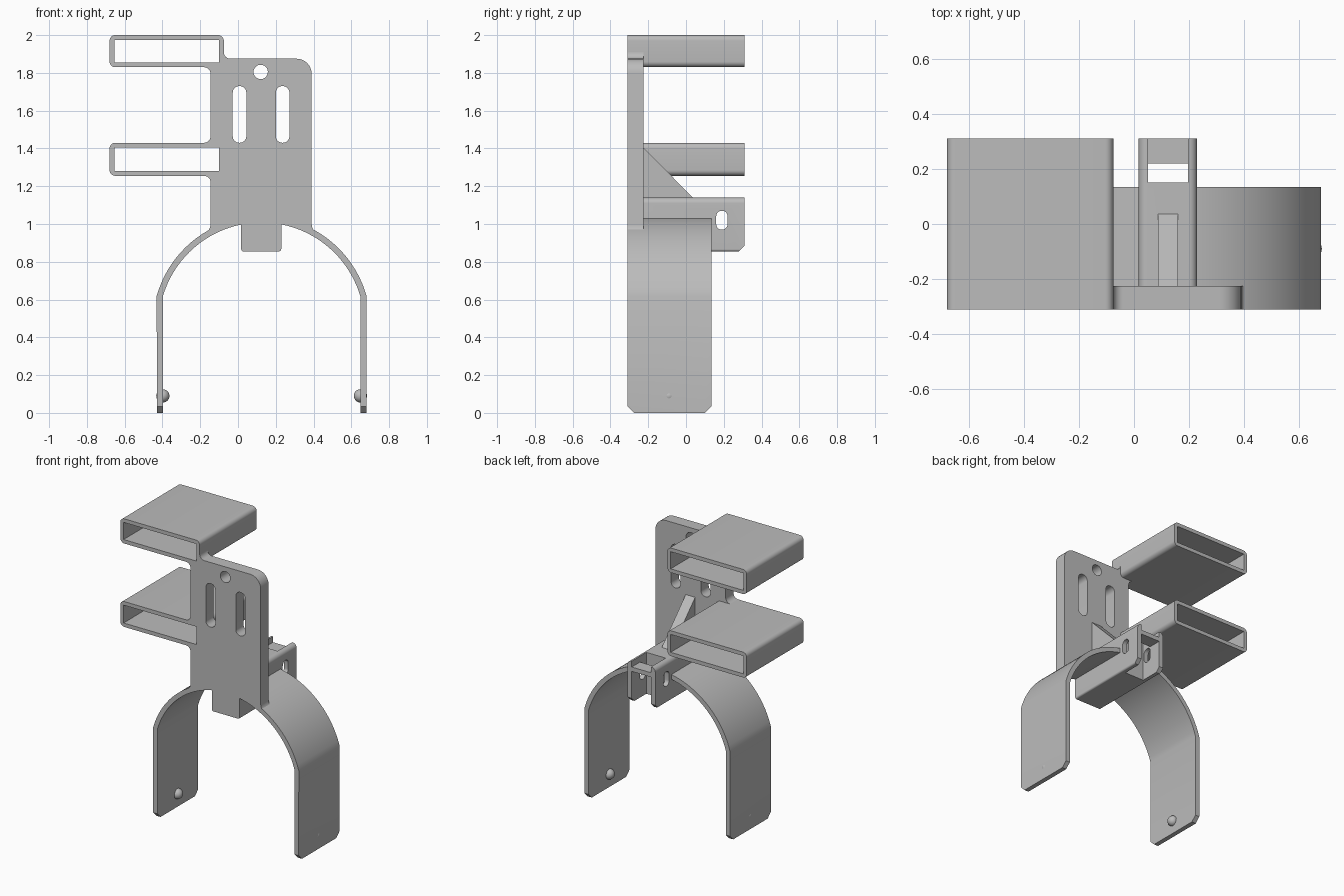
import bpy, bmesh
from math import sin, cos, radians, atan2, degrees

if "Cube" in bpy.data.objects:
    bpy.data.objects.remove(bpy.data.objects["Cube"])

grey = bpy.data.materials.new("matte grey")
grey.use_nodes = True
grey.diffuse_color = (0.5, 0.5, 0.5, 1)
grey.node_tree.nodes["Principled BSDF"].inputs["Base Color"].default_value = (0.5, 0.5, 0.5, 1)

FRONT, BACK = -0.31, 0.31
PLATE_BACK = -0.225
MID_X = 0.125           # centre line of the arch
ARC_Z = 0.463           # centre height of the arch curve


def arc(cx, cz, r, a0, a1, n=8):
    steps = [radians(a0 + (a1 - a0) * i / n) for i in range(n + 1)]
    return [(cx + r * cos(a), cz + r * sin(a)) for a in steps]


def round_rect(x0, x1, z0, z1, low, high):
    return (arc(x0 + low, z0 + low, low, 180, 270) + arc(x1 - low, z0 + low, low, 270, 360)
            + arc(x1 - high, z1 - high, high, 0, 90) + arc(x0 + high, z1 - high, high, 90, 180))


def rect(x0, x1, z0, z1):
    return [(x0, z0), (x1, z0), (x1, z1), (x0, z1)]


def prism(name, pts, a, b, axis="y"):
    """Extrude an (x, z) profile along y, or a (y, z) profile along x."""
    place = (lambda p, d: (p[0], d, p[1])) if axis == "y" else (lambda p, d: (d, p[0], p[1]))
    bm = bmesh.new()
    face = bm.faces.new([bm.verts.new(place(p, a)) for p in pts])
    far = bmesh.ops.extrude_face_region(bm, geom=[face])["geom"]
    for v in [g for g in far if isinstance(g, bmesh.types.BMVert)]:
        v.co["xyz".index(axis)] = b
    bmesh.ops.recalc_face_normals(bm, faces=bm.faces)
    mesh = bpy.data.meshes.new(name)
    bm.to_mesh(mesh)
    bm.free()
    mesh.materials.append(grey)
    ob = bpy.data.objects.new(name, mesh)
    bpy.context.collection.objects.link(ob)
    return ob


def select(ob):
    bpy.ops.object.select_all(action="DESELECT")
    ob.select_set(True)
    bpy.context.view_layer.objects.active = ob


def combine(ob, cutter, operation="DIFFERENCE"):
    mod = ob.modifiers.new("cut", "BOOLEAN")
    mod.operation, mod.solver, mod.object = operation, "EXACT", cutter
    select(ob)
    bpy.ops.object.modifier_apply(modifier=mod.name)
    bpy.data.objects.remove(cutter)


def smooth(ob):
    select(ob)
    bpy.ops.object.shade_smooth_by_angle(angle=radians(30))


# Back plate outline with filleted joints to the sleeves and the arch
left, right, f = -0.145, 0.39, 0.035
tube_heights = [(1.83, 2.0), (1.255, 1.43)]
outline = arc(right - 0.08, 1.795, 0.08, 90, 0)
outline += arc(right + 0.055, 1.0, 0.055, 180, 235, 5)
a_end = degrees(atan2(0.96 - ARC_Z, 0.42 - MID_X))
outline += arc(MID_X, ARC_Z, 0.56, a_end, 180 - a_end, 24)
outline += arc(left - 0.055, 1.0, 0.055, -55, 0, 5)
outline += arc(left - f, 1.255 - f, f, 0, 90)
outline += arc(left - f, 1.43 + f, f, 270, 360)
outline += arc(left - f, 1.83 - f, f, 0, 90)
outline += [(left - f, 1.84), (-0.085, 1.84)]
outline += [(-0.085, 1.91)] + arc(-0.075 + f, 1.875 + f, f, 180, 270)
plate = prism("mounting_plate", outline, FRONT, PLATE_BACK)

# Screw hole, adjusting slots and sleeve openings through the plate
openings = [arc(0.12, 1.805, 0.038, 0, 345, 23)]
for x in (-0.028, 0.2):
    openings.append(round_rect(x, x + 0.072, 1.43, 1.73, 0.035, 0.035))
for z0, z1 in tube_heights:
    openings.append(rect(-0.655, -0.10, z0 + 0.026, z1 - 0.026))
for profile in openings:
    combine(plate, prism("cutter", profile, -0.5, 0))
smooth(plate)

# Two flat rectangular sleeves
for name, (z0, z1) in zip(("upper_sleeve", "lower_sleeve"), tube_heights):
    sleeve = prism(name, round_rect(-0.68, -0.075, z0, z1, 0.03, 0.03), FRONT, BACK)
    combine(sleeve, prism("cutter", rect(-0.655, -0.10, z0 + 0.026, z1 - 0.026), -0.5, 0.5))
    smooth(sleeve)

# Arched clamp with straight legs and clipped foot corners
a_out = degrees(atan2(0.62 - ARC_Z, 0.555))
a_in = degrees(atan2(0.616 - ARC_Z, 0.523))
profile = [(0.68, 0)] + arc(MID_X, ARC_Z, 0.577, a_out, 180 - a_out, 40) + [(-0.43, 0)]
profile += [(-0.398, 0)] + arc(MID_X, ARC_Z, 0.545, 180 - a_in, a_in, 40) + [(0.648, 0)]
clamp = prism("clamp_arch", profile, FRONT, 0.135)
for y, inward in ((FRONT, 1), (0.135, -1)):
    corner = [(y - inward * 0.01, -0.01), (y + inward * 0.045, -0.01), (y - inward * 0.01, 0.045)]
    combine(clamp, prism("cutter", corner, -1, 1, "x"))
smooth(clamp)

# Small grip bumps inside the legs
for name, x in (("right_grip_bump", -0.398), ("left_grip_bump", 0.648)):
    bpy.ops.mesh.primitive_uv_sphere_add(segments=24, ring_count=14, radius=0.035,
                                         location=(x, -0.09, 0.09))
    bump = bpy.context.object
    bump.name = name
    bump.data.materials.append(grey)
    smooth(bump)

# Central block, forked at the back
block = prism("hinge_block", round_rect(0.017, 0.229, 0.855, 1.14, 0.012, 0.03), FRONT, BACK)
for y0, y1, z0, z1 in ((0.15, 0.4, 0.8, 1.07), (0.15, 0.4, 1.1, 1.2), (0.15, 0.22, 0.8, 1.2)):
    combine(block, prism("cutter", rect(y0, y1, z0, z1), 0.05, 0.197, "x"))
combine(block, prism("cutter", round_rect(0.16, 0.22, 0.97, 1.07, 0.029, 0.029), 0, 0.3, "x"))
combine(block, prism("cutter", [(0.27, 0.845), (0.32, 0.845), (0.32, 0.895)], 0, 0.3, "x"))
smooth(block)

# Triangular brace between plate and block
prism("brace_rib", [(-0.25, 1.1), (0.075, 1.1), (-0.225, 1.405), (-0.25, 1.405)], 0.088, 0.16, "x")
